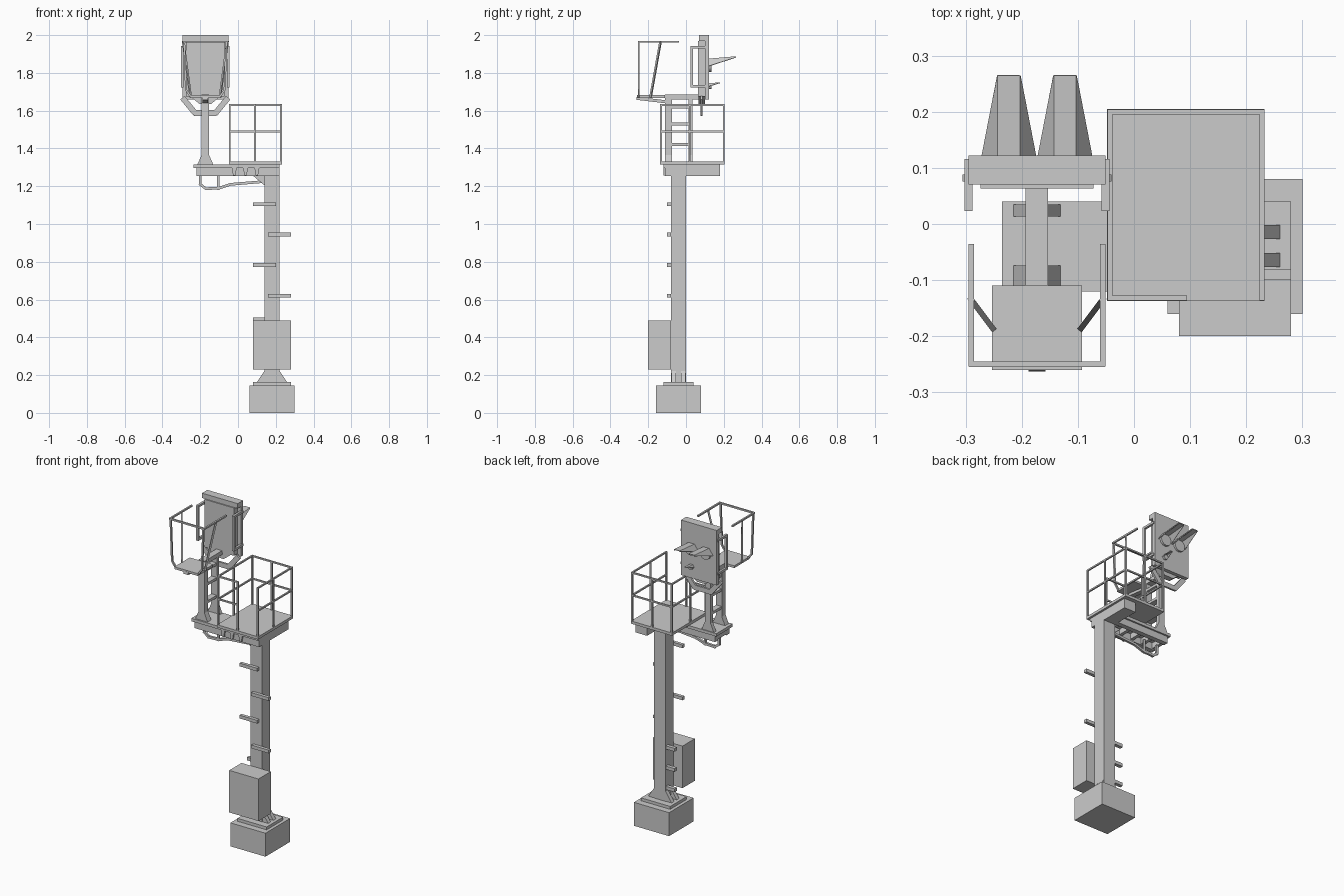
import bpy, bmesh
from mathutils import Vector, Matrix

old = bpy.data.objects.get("Cube")
if old:
    bpy.data.objects.remove(old, do_unlink=True)


def finish(name, bm):
    bmesh.ops.recalc_face_normals(bm, faces=bm.faces)
    mesh = bpy.data.meshes.new(name)
    bm.to_mesh(mesh)
    bm.free()
    obj = bpy.data.objects.new(name, mesh)
    bpy.context.collection.objects.link(obj)
    return obj


def box(name, x, y, z):
    """Box from three (min, max) ranges."""
    bm = bmesh.new()
    size = [r[1] - r[0] for r in (x, y, z)]
    mid = [(r[0] + r[1]) / 2 for r in (x, y, z)]
    bmesh.ops.create_cube(bm, size=1, matrix=Matrix.Translation(mid) @ Matrix.Diagonal((*size, 1)))
    return finish(name, bm)


def bars(name, path, w=0.01, depth=None):
    """Rectangular bar along each segment of a path."""
    bm = bmesh.new()
    for p, q in zip(path, path[1:]):
        p, q = Vector(p), Vector(q)
        d = q - p
        rot = d.to_track_quat('Z', 'Y').to_matrix().to_4x4()
        scale = Matrix.Diagonal((w, depth or w, d.length + w * 0.8, 1))
        bmesh.ops.create_cube(bm, size=1, matrix=Matrix.Translation((p + q) / 2) @ rot @ scale)
    return finish(name, bm)


def prism(name, profile, y):
    """Extrude an (x, z) profile across a y range."""
    bm = bmesh.new()
    face = bm.faces.new([bm.verts.new((px, y[0], pz)) for px, pz in profile])
    new = bmesh.ops.extrude_face_region(bm, geom=[face])["geom"]
    bmesh.ops.translate(bm, vec=(0, y[1] - y[0], 0),
                        verts=[v for v in new if isinstance(v, bmesh.types.BMVert)])
    return finish(name, bm)


def gusset(name, x, z, dx, dz, y):
    prism(name, [(x, z), (x + dx, z), (x, z + dz)], y)


def lamp(name, cx, z, s):
    """Lens with a tapered three-sided hood above it."""
    bm = bmesh.new()
    bmesh.ops.create_cone(bm, cap_ends=True, segments=16, radius1=0.035 * s, radius2=0.035 * s, depth=0.02,
                          matrix=Matrix.Translation((cx, 0.125, z)) @ Matrix.Rotation(1.5708, 4, 'X'))
    lens = finish(name + "_lens", bm)
    bpy.context.view_layer.objects.active = lens
    lens.select_set(True)
    bpy.ops.object.shade_smooth_by_angle()
    lens.select_set(False)
    bm = bmesh.new()
    root = [(-0.05, -0.005), (-0.02, 0.035), (0.02, 0.035), (0.05, -0.005)]
    tip = [(-0.021, 0.043), (-0.02, 0.048), (0.02, 0.048), (0.021, 0.043)]
    a = [bm.verts.new((cx + px * s, 0.115, z + pz * s)) for px, pz in root]
    b = [bm.verts.new((cx + px * s, 0.12 + 0.145 * s, z + pz * s)) for px, pz in tip]
    for i in range(3):
        bm.faces.new((a[i], a[i + 1], b[i + 1], b[i]))
    hood = finish(name + "_hood", bm)
    hood.modifiers.new("thickness", 'SOLIDIFY').thickness = 0.004


# Foundation, mast and cabinet
box("foundation", (0.06, 0.30), (-0.16, 0.08), (0, 0.145))
box("base_plate", (0.08, 0.28), (-0.12, 0.04), (0.145, 0.163))
box("mast", (0.14, 0.22), (-0.08, 0), (0.163, 1.31))
for i, y in enumerate([(-0.077, -0.052), (-0.027, -0.002)]):
    gusset(f"mast_gusset_left_{i}", 0.22, 0.163, 0.04, 0.06, y)
    gusset(f"mast_gusset_right_{i}", 0.14, 0.163, -0.04, 0.06, y)
box("equipment_cabinet", (0.08, 0.28), (-0.20, -0.08), (0.23, 0.49))

# Climbing rungs: alternating above, short steps beside the cabinet
for i, z in enumerate([0.62, 0.783, 0.944, 1.105]):
    x = 0.16 if i % 2 == 0 else 0.08
    box(f"rung_{i}", (x, x + 0.12), (-0.10, -0.08), (z - 0.01, z + 0.01))
for i in range(3):
    z = 0.495 - 0.125 * i
    box(f"lower_step_{i}", (0.08, 0.14), (-0.025, -0.003), (z - 0.01, z + 0.01))

# Cantilever arm
box("arm_deck", (-0.235, 0.22), (-0.12, 0.04), (1.297, 1.315))
for side, y in (("front", (-0.11, -0.08)), ("back", (0, 0.03))):
    box(f"arm_channel_{side}", (-0.22, 0.22), y, (1.255, 1.297))
for i in range(5):
    x = -0.22 + i * 0.08
    box(f"arm_crossbar_{i}", (x, x + 0.02), (-0.08, 0), (1.262, 1.297))
for i in range(3):
    x = -0.02 + 0.06 * i
    prism(f"arm_stiffener_{i}", [(x - 0.013, 1.297), (x + 0.013, 1.297), (x + 0.006, 1.258), (x - 0.006, 1.258)],
          (-0.12, -0.10))
gusset("arm_knee", 0.14, 1.255, -0.06, -0.05, (-0.06, -0.02))
bars("cable_duct", [(-0.20, -0.04, 1.26), (-0.20, -0.04, 1.21), (-0.17, -0.04, 1.187),
                    (-0.10, -0.04, 1.19), (-0.04, -0.04, 1.21), (0.14, -0.04, 1.225)], 0.014)
bars("duct_hanger", [(-0.105, -0.04, 1.185), (-0.105, -0.04, 1.26)], 0.012)

# Maintenance platform and railing
box("platform_beam", (0.14, 0.22), (0, 0.18), (1.255, 1.315))
box("platform_floor", (-0.048, 0.233), (-0.137, 0.205), (1.315, 1.332))
L, R, M, F, B = -0.043, 0.228, 0.09, -0.132, 0.20
for z in (1.49, 1.63):
    bars("platform_rail", [(M, F, z), (L, F, z), (L, B, z), (R, B, z), (R, F, z)], 0.009)
for x, y in [(L, F), (M, F), (R, F), (L, 0.02), (R, 0.02), (L, B), (M, B), (R, B)]:
    bars("platform_post", [(x, y, 1.32), (x, y, 1.63)], 0.009)

# Signal post: two uprights joined by crossbars
C = -0.173
for side, y in (("front", (-0.11, -0.074)), ("back", (0.013, 0.035))):
    box(f"upright_{side}", (C - 0.02, C + 0.02), y, (1.315, 1.665))
    gusset(f"upright_foot_left_{side}", C + 0.02, 1.315, 0.022, 0.05, y)
    gusset(f"upright_foot_right_{side}", C - 0.02, 1.315, -0.022, 0.05, y)
for z in (1.42, 1.53, 1.62):
    box("upright_crossbar", (C - 0.018, C + 0.018), (-0.08, 0.02), (z - 0.008, z + 0.008))
box("head_beam", (C - 0.02, C + 0.02), (-0.11, 0.07), (1.66, 1.685))

# Signal head
box("head_box", (C - 0.101, C + 0.101), (0.063, 0.10), (1.675, 1.97))
box("head_backboard", (C - 0.122, C + 0.122), (0.10, 0.122), (1.66, 2.0))
box("head_top_cap", (C - 0.122, C + 0.122), (0.07, 0.10), (1.97, 2.0))
prism("head_lower_funnel", [(C - 0.08, 1.675), (C + 0.08, 1.675), (C + 0.03, 1.635), (C - 0.03, 1.635)], (0.065, 0.10))
bars("head_cradle", [(C + sx, 0.082, z) for sx, z in
                     [(-0.118, 1.665), (-0.055, 1.588), (0.055, 1.588), (0.118, 1.665)]], 0.012, 0.03)
for s in (-1, 1):
    x = C + s * 0.122
    bars("head_grab_handle", [(x, 0.11, 1.935), (x, 0.03, 1.935), (x, 0.03, 1.73), (x, 0.11, 1.73)], 0.014)
lamp("upper_lamp_right", C - 0.05, 1.84, 1.0)
lamp("upper_lamp_left", C + 0.05, 1.84, 1.0)
lamp("lower_lamp", C + 0.05, 1.73, 0.42)

# Access basket in front of the head
box("basket_floor", (C - 0.08, C + 0.08), (-0.26, -0.11), (1.668, 1.682))
bars("basket_floor_brace", [(C, -0.25, 1.664), (C, -0.09, 1.645)], 0.03, 0.016)
bars("basket_top_rail", [(C + sx, y, 1.965) for sx, y in
                         [(-0.117, -0.04), (-0.117, -0.25), (0.117, -0.25), (0.117, -0.04)]], 0.01)
for s in (-1, 1):
    bars("basket_front_post", [(C + s * 0.112, -0.25, 1.965), (C + s * 0.102, -0.25, 1.71),
                               (C + s * 0.077, -0.25, 1.675)], 0.01)
    bars("basket_side_post", [(C + s * 0.117, -0.135, 1.965), (C + s * 0.078, -0.187, 1.675)], 0.01)
